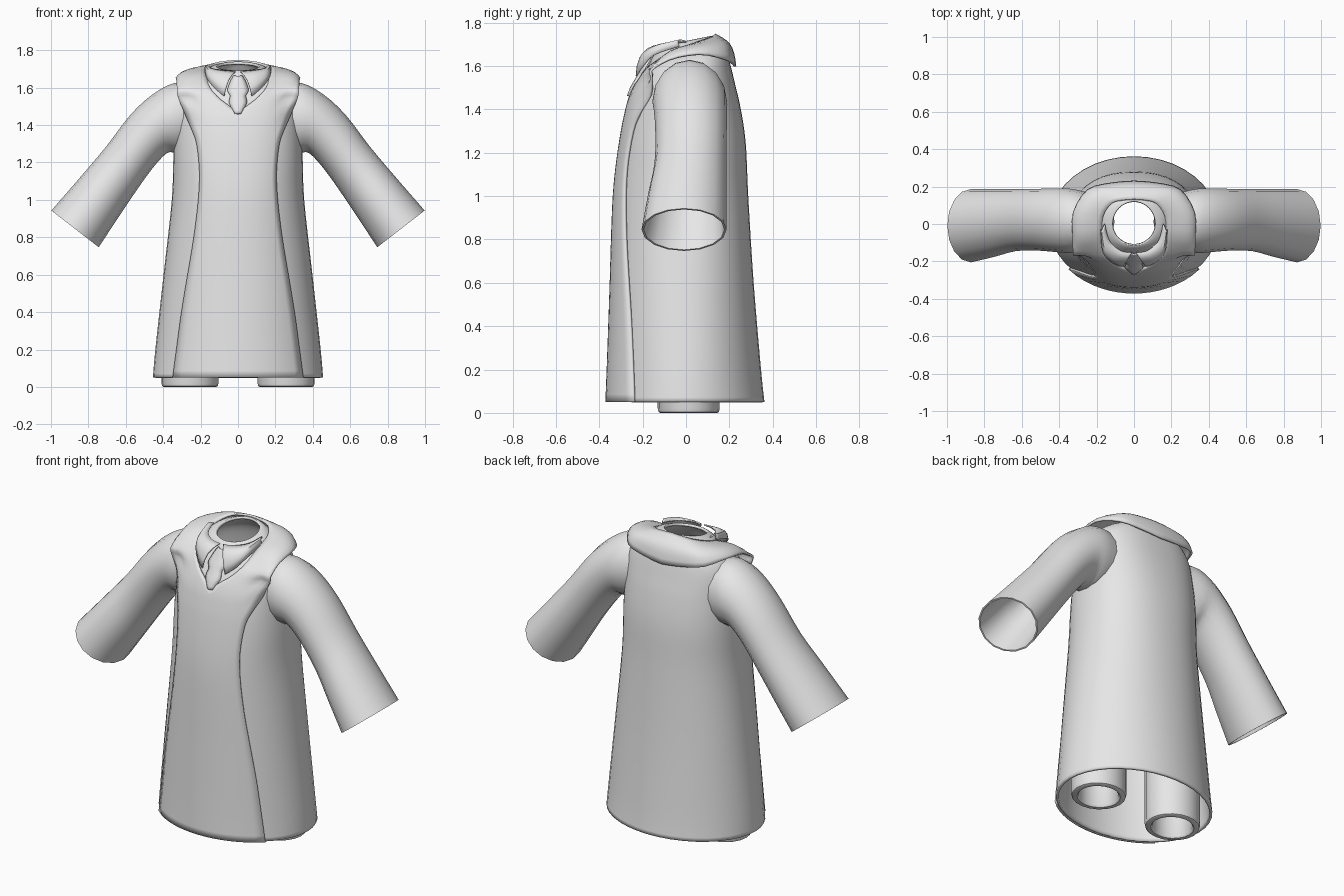
import bpy, math
from mathutils import Vector

if "Cube" in bpy.data.objects:
    bpy.data.objects.remove(bpy.data.objects["Cube"])

grey = bpy.data.materials.new("grey cloth")
grey.diffuse_color = (0.8, 0.8, 0.8, 1)
grey.use_nodes = True
grey.node_tree.nodes["Principled BSDF"].inputs["Base Color"].default_value = grey.diffuse_color


def smooth(rows, n):
    """Catmull-Rom interpolation through rows of numbers, n steps per span."""
    out = []
    for i in range(len(rows) - 1):
        p = [rows[max(0, min(len(rows) - 1, i + k))] for k in (-1, 0, 1, 2)]
        for s in range(n):
            t = s / n
            out.append([b + 0.5 * t * (c - a + t * (2 * a - 5 * b + 4 * c - d + t * (3 * (b - c) + d - a)))
                        for a, b, c, d in zip(*p)])
    return out + [list(rows[-1])]


def grid(name, rows, closed=False, cap=False, mirror=False, thick=0):
    """Skin a list of point rows as one smooth surface."""
    w = len(rows[0])
    verts = [Vector(p) for r in rows for p in r]
    faces = []
    for i in range(len(rows) - 1):
        for j in range(w if closed else w - 1):
            k = (j + 1) % w
            faces.append((i * w + j, i * w + k, (i + 1) * w + k, (i + 1) * w + j))
    if cap:
        faces.append(tuple(range((len(rows) - 1) * w, len(rows) * w)))
    me = bpy.data.meshes.new(name)
    me.from_pydata(verts, [], faces)
    me.materials.append(grey)
    ob = bpy.data.objects.new(name, me)
    bpy.context.collection.objects.link(ob)
    if mirror:
        m = ob.modifiers.new("mirror", 'MIRROR')
        m.merge_threshold = 0.002
    if thick:
        s = ob.modifiers.new("thickness", 'SOLIDIFY')
        s.thickness, s.offset = thick, -1
    bpy.ops.object.select_all(action='DESELECT')
    ob.select_set(True)
    bpy.context.view_layer.objects.active = ob
    bpy.ops.object.shade_smooth_by_angle(angle=math.radians(45))
    return ob


def tilt(p):
    """Raise the back and lower the front of the neckline."""
    w = max(0, min(1, (p[2] - 1.5) / 0.15))
    return (p[0], p[1], p[2] + 0.2 * p[1] * w)


# Gown body: height, half width, front y, back y, squareness
profile = smooth([
    (0.05, .455, -.358, .362, 2.0), (0.2, .442, -.352, .346, 2.0),
    (0.6, .398, -.338, .312, 2.1), (1.0, .354, -.324, .287, 2.2),
    (1.25, .345, -.295, .275, 2.3), (1.43, .335, -.258, .247, 2.4),
    (1.55, .322, -.213, .215, 2.5), (1.62, .28, -.182, .19, 2.5),
    (1.67, .20, -.155, .16, 2.2), (1.705, .15, -.13, .138, 2.0),
    (1.715, .115, -.115, .12, 2.0)], 4)


def body_ring(z, rx, yf, yb, e, n=40):
    pts = []
    for i in range(n):
        a = 2 * math.pi * i / n
        c, s = math.cos(a), math.sin(a)
        x = rx * math.copysign(abs(c) ** (2 / e), c)
        y = (yb if s > 0 else -yf) * math.copysign(abs(s) ** (2 / e), s)
        pts.append(tilt((x, y, z)))
    return pts


grid("gown_body", [body_ring(*p) for p in profile], closed=True, thick=0.015)


def front(x, z):
    """Depth of the front of the body at x, z."""
    for a, b in zip(profile, profile[1:]):
        if b[0] >= z:
            t = max(0, (z - a[0]) / (b[0] - a[0]))
            _, rx, yf, _, e = [u + (v - u) * t for u, v in zip(a, b)]
            return yf * (1 - min(abs(x) / rx, .98) ** e) ** (1 / e)
    return -.12


# Front panel running over the shoulders into the back flap
COLS = 8
stations = []
for xi, zi, xo, zo in [(0, .05, .35, .05), (0, .2, .33, .2), (0, .4, .303, .4),
                       (0, .6, .27, .6), (0, .8, .237, .8), (0, 1.0, .213, 1.0),
                       (0, 1.15, .207, 1.15), (0, 1.3, .222, 1.3), (0, 1.39, .25, 1.38),
                       (0, 1.455, .285, 1.46), (.09, 1.55, .318, 1.55), (.15, 1.63, .326, 1.61)]:
    row = []
    for j in range(COLS + 1):
        x, z = xi + (xo - xi) * j / COLS, zi + (zo - zi) * j / COLS
        row += [x, min(front(x, z), -.15) - .014, z]
    stations.append(row)
for a, b in [((.17, -.06, 1.685), (.328, -.08, 1.648)), ((.165, .04, 1.70), (.327, .06, 1.645)),
             ((.12, .11, 1.712), (.25, .185, 1.605)), ((.06, .13, 1.718), (.12, .222, 1.585)),
             ((0, .135, 1.722), (0, .232, 1.575))]:
    row = []
    for j in range(COLS + 1):
        t = j / COLS
        p = Vector(a).lerp(Vector(b), t)
        out = 1 + .1 * math.sin(math.pi * t)
        row += [p.x * out, p.y * out, p.z + .014 * math.sin(math.pi * t)]
    stations.append(row)
rows = []
for r in smooth(stations, 3):
    rows.append([tilt((max(0, r[k]), r[k + 1], r[k + 2])) for k in range(0, len(r), 3)])
grid("front_panel_and_back_flap", rows, mirror=True, thick=0.012)

# Sleeves: top x, z, bottom x, z, front y, back y
arm = smooth([
    (.24, 1.62, .27, 1.26, -.14, .17), (.34, 1.625, .33, 1.25, -.155, .188),
    (.455, 1.565, .38, 1.25, -.150, .19), (.575, 1.455, .46, 1.165, -.142, .188),
    (.705, 1.285, .56, 1.025, -.145, .186), (.84, 1.125, .65, .89, -.175, .187),
    (.998, .943, .745, .747, -.205, .187)], 3)


def arm_ring(s, k=1.0, n=16):
    top, bot = Vector((s[0], 0, s[1])), Vector((s[2], 0, s[3]))
    mid = (top + bot) / 2 + Vector((0, (s[4] + s[5]) / 2, 0))
    half, ry = (top - bot) / 2, (s[5] - s[4]) / 2
    return [mid + k * (half * math.cos(a) + Vector((0, ry * math.sin(a), 0)))
            for a in (2 * math.pi * i / n for i in range(n))]


rings = [arm_ring(s) for s in arm]
rings += [arm_ring(arm[-1], .95), arm_ring(arm[-4], .88), arm_ring(arm[-7], .7)]
grid("sleeves", rings, closed=True, cap=True, mirror=True)

# Trouser legs: open tubes with a thick rim
leg = []
for z, k in [(.45, 1), (.02, 1), (.004, .97), (0, .92), (0, .78), (.01, .72), (.45, .72)]:
    leg.append([(.257 + .153 * k * math.cos(a), .0125 + .143 * k * math.sin(a), z)
                for a in (2 * math.pi * i / 20 for i in range(20))])
grid("trouser_legs", leg, closed=True, mirror=True)

# Shirt collar points
inner = smooth([(.012, -.155, 1.69), (.07, -.145, 1.695), (.13, -.09, 1.702), (.155, 0, 1.715)], 4)
outer = smooth([(.075, -.232, 1.555), (.125, -.205, 1.595), (.168, -.15, 1.65), (.18, -.03, 1.69)], 4)
collar = []
for a, b in zip(inner, outer):
    collar.append([Vector(a).lerp(Vector(b), t / 4) + Vector((.3, -1, .9)) * .02 * math.sin(math.pi * t / 4)
                   for t in range(5)])
grid("shirt_collar", collar, mirror=True, thick=0.008)

# Tie: knot and blade tucked into the neckline
tie = []
for z, w in smooth([(1.69, .02), (1.66, .04), (1.61, .055), (1.575, .04), (1.52, .045), (1.46, .015)], 3):
    tie.append([tilt((w * u, front(w * u, z) - .016 + .012 * u * u, z)) for u in (-1, -.5, 0, .5, 1)])
grid("tie", tie, thick=0.008)
